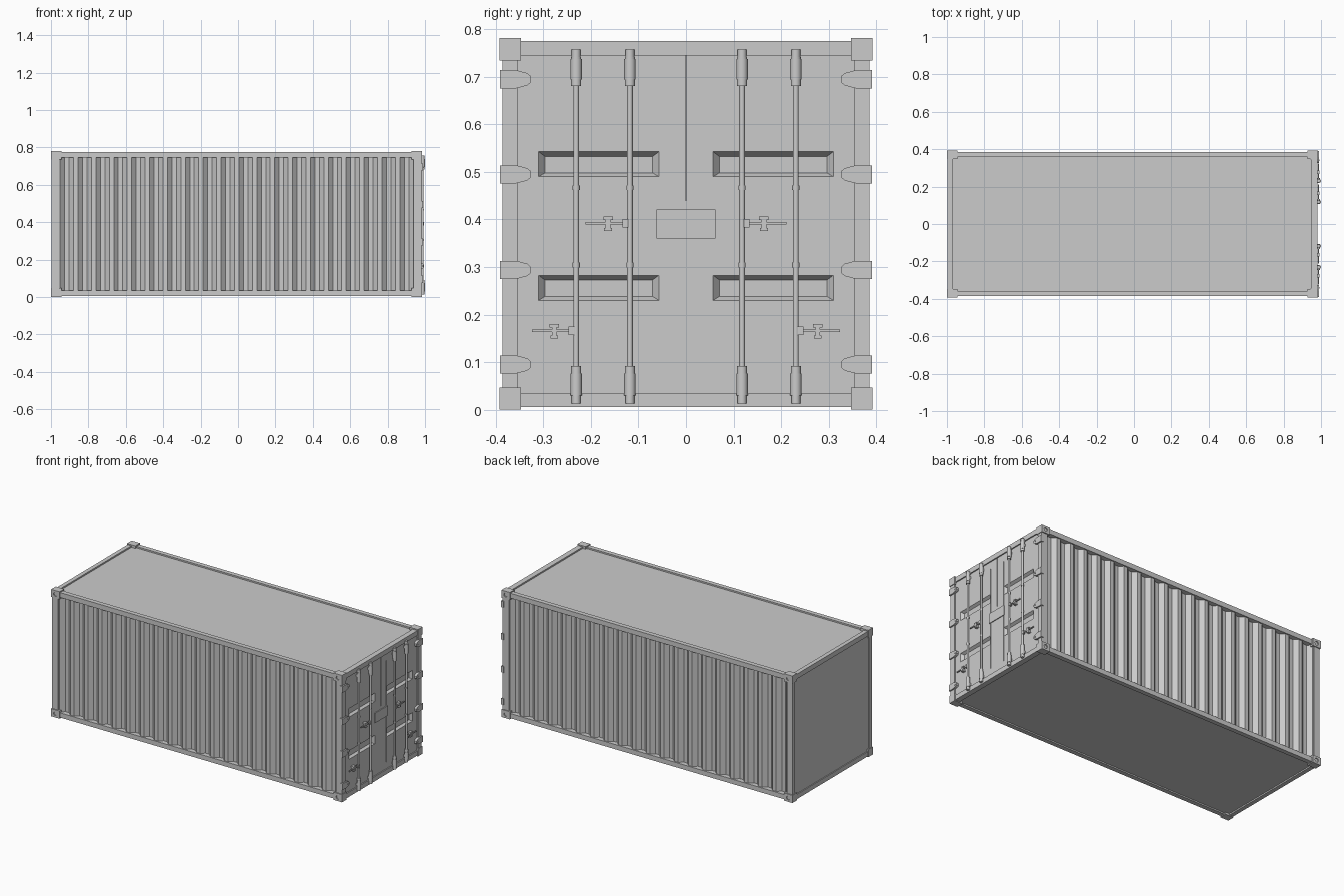
import bpy, bmesh, math
from mathutils import Vector

if "Cube" in bpy.data.objects:
    bpy.data.objects.remove(bpy.data.objects["Cube"])


def loft(bm, poly_a, a, poly_b, b, axis):
    """Closed solid between two outlines lying at a and b on an axis."""
    def place(p, d):
        q = list(p)
        q.insert(axis, d)
        return bm.verts.new(q)
    va = [place(p, a) for p in poly_a]
    vb = [place(p, b) for p in poly_b]
    n = len(va)
    bm.faces.new(va)
    bm.faces.new(vb[::-1])
    for i in range(n):
        j = (i + 1) % n
        bm.faces.new((va[j], va[i], vb[i], vb[j]))


def prism(bm, poly, a, b, axis):
    loft(bm, poly, a, poly, b, axis)


def rect(u0, u1, v0, v1):
    return [(u0, v0), (u1, v0), (u1, v1), (u0, v1)]


def box(bm, x0, x1, y0, y1, z0, z1):
    prism(bm, rect(x0, x1, y0, y1), z0, z1, 2)


def cyl(bm, p, q, r, segs=16):
    p, q = Vector(p), Vector(q)
    d = q - p
    m = d.to_track_quat('Z', 'Y').to_matrix().to_4x4()
    m.translation = (p + q) / 2
    res = bmesh.ops.create_cone(bm, cap_ends=True, segments=segs, radius1=r,
                                radius2=r, depth=d.length, matrix=m)
    for f in {f for v in res['verts'] for f in v.link_faces}:
        f.smooth = len(f.verts) == 4


def make(name, bm, mirror=False, cutters=(), hidden=False):
    bmesh.ops.recalc_face_normals(bm, faces=bm.faces)
    me = bpy.data.meshes.new(name)
    bm.to_mesh(me)
    bm.free()
    ob = bpy.data.objects.new(name, me)
    bpy.context.collection.objects.link(ob)
    for c in cutters:
        mod = ob.modifiers.new("cut", 'BOOLEAN')
        mod.operation, mod.solver, mod.object = 'DIFFERENCE', 'EXACT', c
    if mirror:
        mod = ob.modifiers.new("mirror", 'MIRROR')
        mod.use_axis = (False, True, False)
        mod.use_mirror_merge = False
    if hidden:
        ob.hide_render = True
        ob.hide_set(True)
    return ob


def rounded(x0, x1, y0, y1, r, n=5):
    pts = []
    for k, (cx, cy) in enumerate([(x1 - r, y1 - r), (x0 + r, y1 - r),
                                  (x0 + r, y0 + r), (x1 - r, y0 + r)]):
        for i in range(n + 1):
            t = math.pi / 2 * (k + i / n)
            pts.append((cx + r * math.cos(t), cy + r * math.sin(t)))
    return pts


# Corrugated side walls, one closed body
side = [(-0.962, 0.378)]
s = 0.0239
for i in range(20):
    x = -0.951 + i * 4 * s
    side += [(x, 0.378), (x + s, 0.356), (x + 2 * s, 0.356), (x + 3 * s, 0.378)]
side.append((0.95, 0.378))
bm = bmesh.new()
prism(bm, side + [(x, -y) for x, y in reversed(side)], 0.03, 0.75, 2)
make("corrugated_walls", bm)

# Roof and floor frames with shallow rounded pockets
for name, z0, z1, c0, c1 in (("roof", 0.745, 0.775, 0.766, 0.80),
                             ("floor", 0.005, 0.034, -0.02, 0.013)):
    bm = bmesh.new()
    prism(bm, rounded(-0.971, 0.947, -0.358, 0.358, 0.02), c0, c1, 2)
    cutter = make(name + "_cutter", bm, hidden=True)
    bm = bmesh.new()
    box(bm, -0.997, 0.98, -0.386, 0.386, z0, z1)
    make(name, bm, cutters=[cutter])

# Corner posts
bm = bmesh.new()
box(bm, -0.997, -0.958, 0.36, 0.386, 0.03, 0.75)
box(bm, 0.938, 0.98, 0.355, 0.386, 0.03, 0.75)
make("corner_posts", bm, mirror=True)

# Plain end wall
bm = bmesh.new()
box(bm, -0.991, -0.955, -0.365, 0.365, 0.03, 0.75)
make("end_wall", bm)

# Corner castings with a hole in each side face
bm, holes = bmesh.new(), bmesh.new()
for x0 in (-1.0, 0.927):
    for z0 in (0.0, 0.735):
        box(bm, x0, x0 + 0.057, 0.347, 0.392, z0, z0 + 0.047)
        cyl(holes, (x0 + 0.0285, 0.38, z0 + 0.0235),
            (x0 + 0.0285, 0.41, z0 + 0.0235), 0.012)
cutter = make("casting_hole_cutter", holes, hidden=True)
make("corner_castings", bm, mirror=True, cutters=[cutter])

# Door slab with bevelled pockets and seam grooves
F = 0.973
bm = bmesh.new()
for sy in (-1, 1):
    for z0 in (0.23, 0.49):
        a, b = sorted((sy * 0.057, sy * 0.31))
        loft(bm, rect(a - 0.003, b + 0.003, z0 - 0.002, z0 + 0.055), F + 0.004,
             rect(a + 0.013, b - 0.013, z0 + 0.008, z0 + 0.043), F - 0.016, 0)
pockets = make("pocket_cutter", bm, hidden=True)
bm = bmesh.new()
box(bm, F - 0.006, F + 0.01, -0.001, 0.001, 0.44, 0.76)
for y in (-0.055, 0.055):
    box(bm, F - 0.003, F + 0.01, y - 0.001, y + 0.001, 0.075, 0.70)
seams = make("seam_cutter", bm, hidden=True)
bm = bmesh.new()
box(bm, 0.94, F, -0.357, 0.357, 0.033, 0.747)
make("doors", bm, cutters=[pockets, seams])

# Plate across the door seam
bm = bmesh.new()
box(bm, F - 0.002, F + 0.005, -0.062, 0.062, 0.36, 0.421)
make("seam_plate", bm)

# Locking rods with end sleeves and collars
R = 0.987
bm = bmesh.new()
for y in (0.118, 0.231):
    cyl(bm, (R, y, 0.015), (R, y, 0.755), 0.006)
    for z0, z1, r in ((0.681, 0.742, 0.0105), (0.694, 0.738, 0.012),
                      (0.742, 0.758, 0.0095), (0.03, 0.092, 0.0105),
                      (0.03, 0.076, 0.012), (0.013, 0.03, 0.0095)):
        cyl(bm, (R, y, z0), (R, y, z1), r)
    for z in (0.304, 0.467):
        cyl(bm, (R, y, z - 0.005), (R, y, z + 0.005), 0.0075)
    for z in (0.022, 0.05, 0.72, 0.75):
        box(bm, 0.965, R, y - 0.008, y + 0.008, z - 0.007, z + 0.007)
make("locking_rods", bm, mirror=True)

# Handles and their keepers
bm = bmesh.new()
for y, z in ((0.118, 0.392), (0.231, 0.166)):
    box(bm, R - 0.006, R + 0.007, y + 0.004, y + 0.016, z - 0.009, z + 0.009)
    box(bm, R - 0.003, R + 0.003, y + 0.014, y + 0.093, z - 0.003, z + 0.003)
    k = y + 0.046
    box(bm, F - 0.002, R + 0.005, k - 0.005, k + 0.005, z - 0.014, z + 0.014)
    box(bm, F - 0.002, R + 0.004, k - 0.010, k + 0.010, z + 0.007, z + 0.014)
    box(bm, F - 0.002, R + 0.004, k - 0.008, k + 0.008, z - 0.016, z - 0.010)
make("door_handles", bm, mirror=True)

# Hinges, tapering towards the door
bm = bmesh.new()
for z in (0.695, 0.495, 0.294, 0.095):
    half = [(0.391, 0.019), (0.357, 0.019), (0.334, 0.013), (0.327, 0.007)]
    prism(bm, [(y, z + h) for y, h in half] +
          [(y, z - h) for y, h in reversed(half)], F - 0.003, 0.988, 0)
    cyl(bm, (0.98, 0.34, z), (0.991, 0.34, z), 0.004, 12)
make("hinges", bm, mirror=True)
